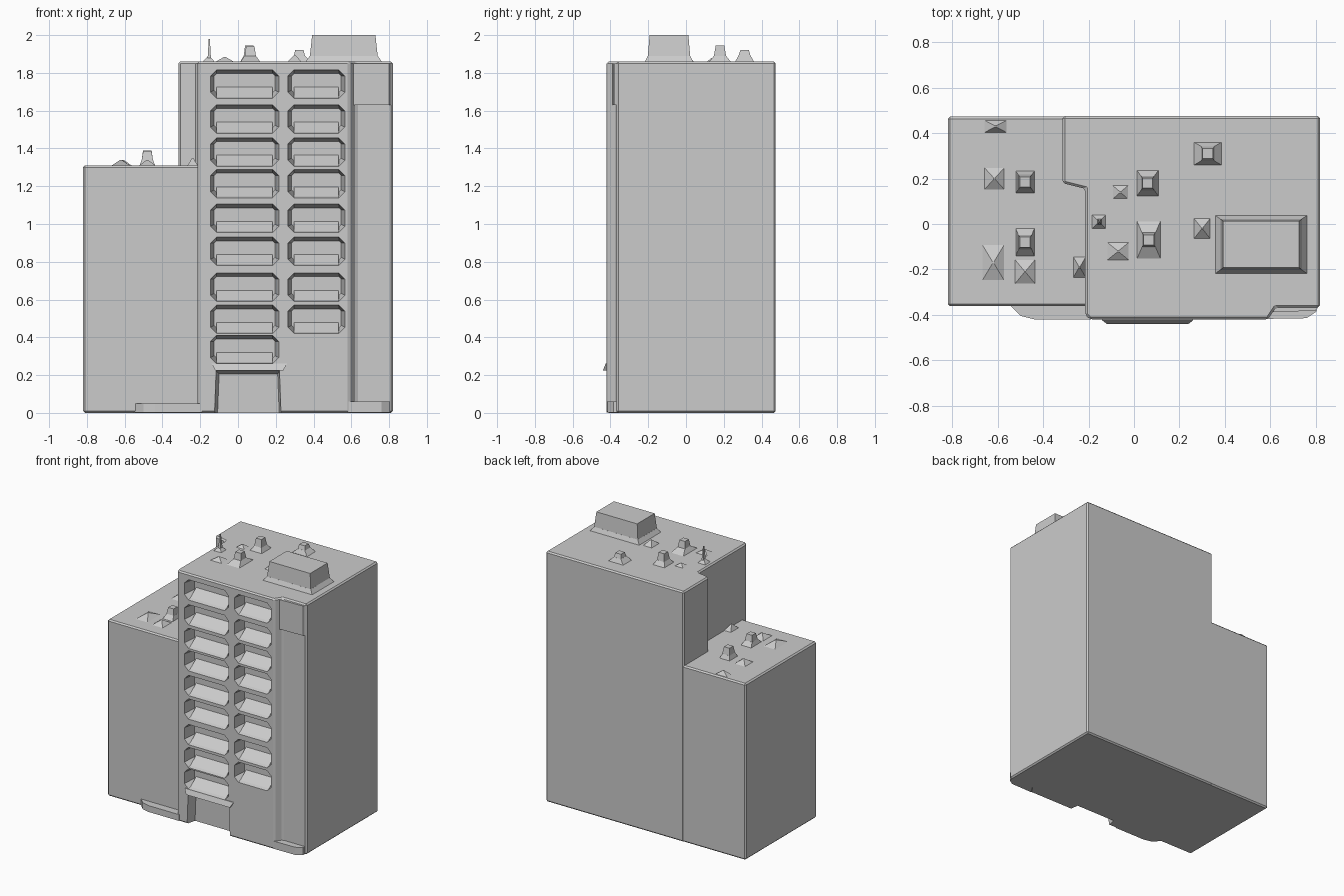
import bpy, bmesh


def make(name, bm):
    bmesh.ops.recalc_face_normals(bm, faces=bm.faces)
    me = bpy.data.meshes.new(name)
    bm.to_mesh(me)
    bm.free()
    ob = bpy.data.objects.new(name, me)
    bpy.context.collection.objects.link(ob)
    return ob


def loft(bm, lower, upper):
    """Closed solid between two rings with equal point counts."""
    a = [bm.verts.new(p) for p in lower]
    b = [bm.verts.new(p) for p in upper]
    n = len(a)
    bm.faces.new(a[::-1])
    bm.faces.new(b)
    for i in range(n):
        bm.faces.new((a[i], a[(i + 1) % n], b[(i + 1) % n], b[i]))


def prism(name, outline, z0, z1, bevel=0.0):
    bm = bmesh.new()
    loft(bm, [(x, y, z0) for x, y in outline], [(x, y, z1) for x, y in outline])
    bmesh.ops.recalc_face_normals(bm, faces=bm.faces)
    if bevel:
        bmesh.ops.bevel(bm, geom=bm.edges[:], offset=bevel, segments=1,
                        affect='EDGES', profile=0.5)
    return make(name, bm)


def rect(cx, cy, w, d, z):
    return [(cx + sx * w / 2, cy + sy * d / 2, z)
            for sx, sy in ((-1, -1), (1, -1), (1, 1), (-1, 1))]


def boolean(ob, other, op):
    m = ob.modifiers.new(op, 'BOOLEAN')
    m.operation, m.object, m.solver = op, other, 'EXACT'
    bpy.context.view_layer.objects.active = ob
    bpy.ops.object.modifier_apply(modifier=m.name)
    bpy.data.objects.remove(other)


# Tower with projecting front bay, joined with the lower wing
tower = prism("tower_and_wing",
              [(-0.315, 0.475), (-0.315, 0.18), (-0.215, 0.155), (-0.215, -0.40),
               (-0.195, -0.42), (0.59, -0.42), (0.625, -0.368), (0.82, -0.368),
               (0.82, 0.475)], 0, 1.86, 0.01)
wing = prism("wing", [(-0.82, -0.362), (-0.12, -0.362), (-0.12, 0.473), (-0.82, 0.473)],
             0, 1.31, 0.01)
boolean(tower, wing, 'UNION')

# Balcony recesses: chamfered openings narrowing inwards, plus the entrance
cut = bmesh.new()


def octagon(cx, cz, w, h, c, y):
    pts = [(-w, -h + c), (-w + c, -h), (w - c, -h), (w, -h + c),
           (w, h - c), (w - c, h), (-w + c, h), (-w, h - c)]
    return [(cx + x, y, cz + z) for x, z in pts]


rows = [1.74, 1.555, 1.38, 1.213, 1.03, 0.855, 0.665, 0.495, 0.335]
columns = [(0.035, 0.183), (0.415, 0.153)]
for i, z in enumerate(rows):
    for j, (x, w) in enumerate(columns):
        if j == 1 and i == 8:
            continue
        loft(cut, octagon(x, z, w, 0.078, 0.035, -0.43),
             octagon(x, z + 0.006, w - 0.022, 0.05, 0.012, -0.33))
loft(cut, [(-0.135, -0.46, -0.05), (0.235, -0.46, -0.05), (0.225, -0.46, 0.235), (-0.125, -0.46, 0.235)],
     [(-0.11, -0.35, -0.05), (0.22, -0.35, -0.05), (0.21, -0.35, 0.205), (-0.10, -0.35, 0.205)])
boolean(tower, make("recess_cutter", cut), 'DIFFERENCE')

# Low parapets inside the balconies, sloping up to the back
par = bmesh.new()
for i, z in enumerate(rows):
    for j, (x, w) in enumerate(columns):
        if j == 1 and i == 8:
            continue
        a, b = x - w + 0.035, x + w - 0.035
        loft(par, [(a, -0.405, z - 0.073), (a, -0.325, z - 0.06), (a, -0.325, z - 0.012)],
             [(b, -0.405, z - 0.073), (b, -0.325, z - 0.06), (b, -0.325, z - 0.012)])
make("balcony_floors", par)

# Entrance canopy
bm = bmesh.new()
loft(bm, rect(0.06, -0.425, 0.36, 0.03, 0.225), rect(0.06, -0.42, 0.40, 0.01, 0.262))
make("entrance_canopy", bm)

# Ground plinths either side and the boxed-out top of the right strip
prism("left_plinth", [(-0.55, -0.355), (-0.50, -0.405), (-0.44, -0.42), (-0.19, -0.42),
                      (-0.19, -0.355)], 0.003, 0.05)
prism("right_plinth", [(0.58, -0.36), (0.58, -0.418), (0.76, -0.415), (0.805, -0.385),
                       (0.805, -0.36)], 0.003, 0.06)
prism("corner_box", [(0.61, -0.36), (0.61, -0.388), (0.80, -0.382), (0.815, -0.36)],
      1.63, 1.85)

# Rooftop plant room with a flared skirt
bm = bmesh.new()
loft(bm, rect(0.56, -0.09, 0.41, 0.26, 1.855), rect(0.56, -0.09, 0.36, 0.225, 1.89))
loft(bm, rect(0.56, -0.09, 0.36, 0.225, 1.885), rect(0.56, -0.09, 0.335, 0.205, 2.0))
make("plant_room", bm)

# Chimney vents: flared base and narrow stack (x, y, base w, base d, roof z, height)
bm = bmesh.new()
for x, y, w, d, z, h in [(0.06, 0.18, 0.10, 0.12, 1.86, 0.085),
                         (0.065, -0.07, 0.11, 0.18, 1.86, 0.08),
                         (0.325, 0.31, 0.13, 0.105, 1.86, 0.06),
                         (-0.48, 0.185, 0.085, 0.10, 1.31, 0.08),
                         (-0.48, -0.08, 0.085, 0.13, 1.31, 0.075)]:
    loft(bm, rect(x, y, w, d, z - 0.005), rect(x, y, 0.06, 0.065, z + 0.03))
    loft(bm, rect(x, y, 0.06, 0.065, z + 0.028), rect(x, y, 0.045, 0.045, z + h))
make("roof_vents", bm)

# Low pyramidal skylights and the thin mast
bm = bmesh.new()
for x, y, w, d, z, h in [(-0.62, -0.17, 0.11, 0.18, 1.31, 0.03),
                         (-0.48, -0.21, 0.10, 0.12, 1.31, 0.03),
                         (-0.615, 0.20, 0.10, 0.11, 1.31, 0.03),
                         (-0.61, 0.43, 0.11, 0.06, 1.31, 0.03),
                         (-0.24, -0.19, 0.06, 0.10, 1.31, 0.04),
                         (0.30, -0.02, 0.08, 0.10, 1.86, 0.035),
                         (-0.07, -0.12, 0.11, 0.09, 1.86, 0.025),
                         (-0.06, 0.14, 0.08, 0.07, 1.86, 0.02),
                         (-0.155, 0.01, 0.07, 0.07, 1.86, 0.03),
                         (-0.152, 0.01, 0.02, 0.03, 1.86, 0.12)]:
    loft(bm, rect(x, y, w, d, z - 0.005), rect(x, y, 0.006, 0.006, z + h))
make("skylights_and_mast", bm)
